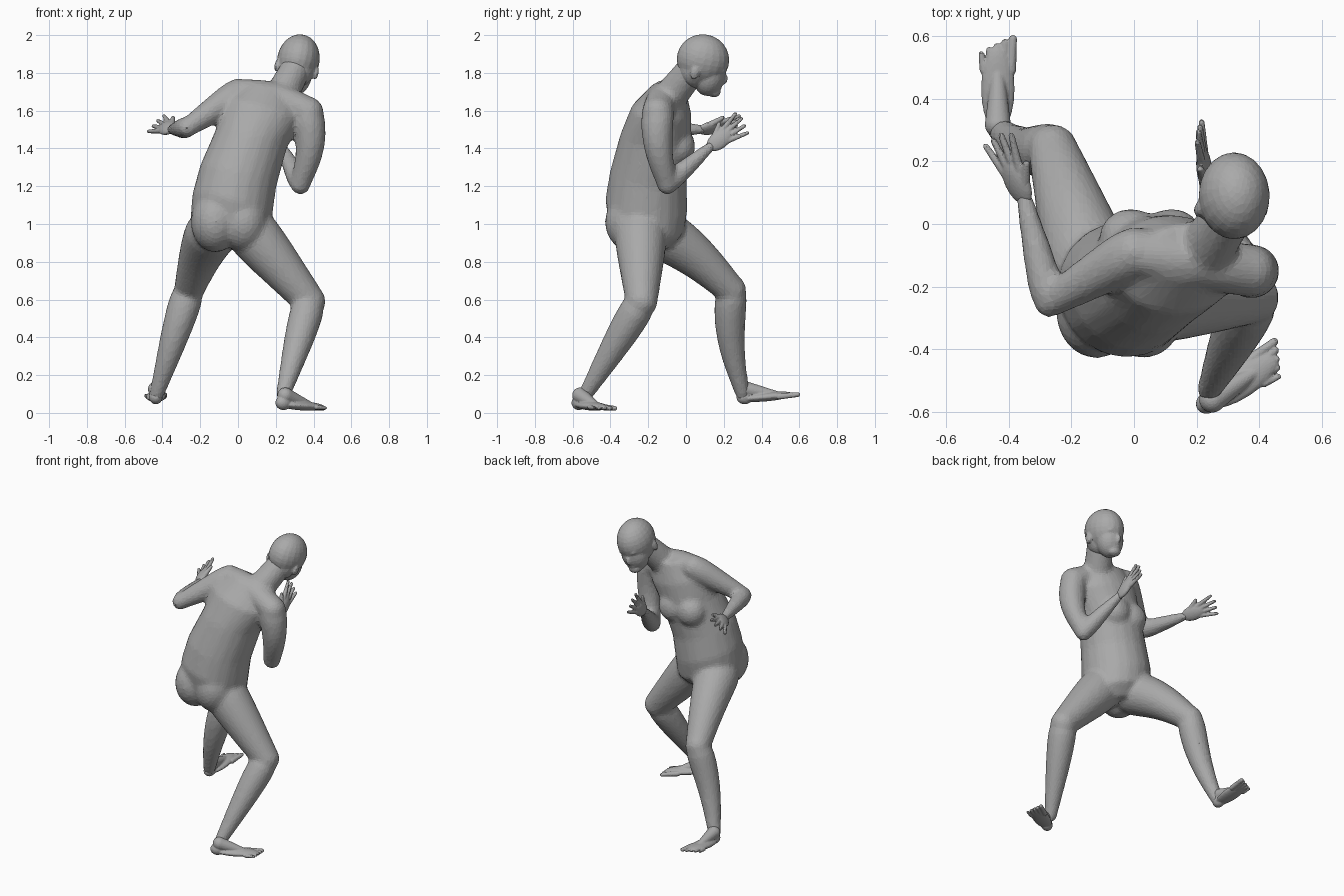
import bpy
import bmesh
import math
from mathutils import Matrix, Vector

default_cube = bpy.data.objects.get("Cube")
if default_cube:
    bpy.data.objects.remove(default_cube, do_unlink=True)

# One plain grey clay colour for the whole figure
grey = (0.4, 0.4, 0.4, 1)
clay = bpy.data.materials.new("grey_clay")
clay.use_nodes = True
clay.diffuse_color = grey
clay.node_tree.nodes["Principled BSDF"].inputs["Base Color"].default_value = grey

# Directions in which a limb may bow between its joints
STRAIGHT = Vector((0, 0, 0))
RAISED = Vector((0, 0, 0.03))
BACKWARD = Vector((0, -0.03, 0))
OUTWARD = Vector((0.03, -0.02, 0))


def loft(bm, rows):
    """Closed tube through rows of (centre, width, depth), square to its overall axis."""
    axis = (rows[-1][0] - rows[0][0]).normalized()
    guide = Vector((1, 0, 0)) if abs(axis.x) < 0.8 else Vector((0, 1, 0))
    across = (guide - axis * guide.dot(axis)).normalized()
    outward = axis.cross(across)
    sides = 20
    rings = []
    for centre, width, depth in rows:
        ring = []
        for step in range(sides):
            angle = math.tau * step / sides
            offset = across * width * math.cos(angle) + outward * depth * math.sin(angle)
            ring.append(bm.verts.new(centre + offset))
        rings.append(ring)
    for lower, upper in zip(rings, rings[1:]):
        for step in range(sides):
            after = (step + 1) % sides
            bm.faces.new((lower[step], lower[after], upper[after], upper[step]))
    bm.faces.new(reversed(rings[0]))
    bm.faces.new(rings[-1])


def blob(bm, centre, radii, frame=Matrix()):
    """Rounded mass, placed inside an optional tilted frame."""
    matrix = frame @ Matrix.Translation(centre) @ Matrix.Diagonal((*radii, 1))
    bmesh.ops.create_uvsphere(bm, u_segments=20, v_segments=14, radius=1, matrix=matrix)


def limb(bm, start, end, thick, thin, muscle=0, bow=STRAIGHT):
    """Tapered tube with round ends and a muscle swelling near its start."""
    start, end = Vector(start), Vector(end)
    steps = 10
    rows = []
    for step in range(steps + 1):
        along = step / steps
        swelling = muscle * math.sin(math.pi * math.sqrt(along))
        radius = thick + (thin - thick) * along + swelling
        centre = start.lerp(end, along) + bow * math.sin(math.pi * along)
        rows.append((centre, radius, radius))
    loft(bm, rows)
    blob(bm, start, (thick, thick, thick))
    blob(bm, end, (thin, thin, thin))


def place(bm, origin, forward, side):
    """Turn a part from its own axes (x side, y forward) into its pose."""
    forward = Vector(forward).normalized()
    side = Vector(side)
    side = (side - forward * side.dot(forward)).normalized()
    normal = side.cross(forward)
    if normal.z < 0:
        normal.negate()
    turn = Matrix((side, forward, normal)).transposed().to_4x4()
    bm.transform(Matrix.Translation(origin) @ turn)


def finish(bm, name, voxel, smoothing, ratio):
    """Fuse the masses into one skin and facet it."""
    bmesh.ops.recalc_face_normals(bm, faces=bm.faces)
    mesh = bpy.data.meshes.new(name)
    bm.to_mesh(mesh)
    bm.free()
    mesh.materials.append(clay)
    obj = bpy.data.objects.new(name, mesh)
    bpy.context.scene.collection.objects.link(obj)
    fuse = obj.modifiers.new("fuse", "REMESH")
    fuse.mode = "VOXEL"
    fuse.voxel_size = voxel
    soften = obj.modifiers.new("soften", "SMOOTH")
    soften.iterations = smoothing
    facets = obj.modifiers.new("facets", "DECIMATE")
    facets.ratio = ratio


def hand(name, wrist, forward, thumb_side):
    """Open hand: flat palm, four spread fingers and a thumb."""
    bm = bmesh.new()
    blob(bm, (0, 0.06, 0), (0.048, 0.08, 0.024))
    for finger in range(4):
        x = 0.03 - 0.02 * finger
        reach = 0.22 - 0.01 * abs(finger - 1)
        limb(bm, (x, 0.09, 0), (x * 2, reach, 0), 0.015, 0.01)
    limb(bm, (0.01, 0.02, 0), (0.07, 0.11, 0), 0.02, 0.011)
    place(bm, wrist, forward, thumb_side)
    finish(bm, name, voxel=0.005, smoothing=3, ratio=0.4)


def foot(name, heel, forward, inner_side):
    """Bare foot from heel to toes, big toe on the inner side."""
    bm = bmesh.new()
    blob(bm, (0, 0.04, 0.03), (0.036, 0.045, 0.038))
    blob(bm, (0, 0.16, 0.02), (0.054, 0.14, 0.024))
    limb(bm, (0, 0.05, 0.07), (0, 0.22, 0.02), 0.042, 0.02)
    for toe in range(5):
        x = 0.042 - 0.022 * toe
        limb(bm, (x, 0.22, 0.016), (x * 1.15, 0.32 - 0.012 * toe, 0.015),
             0.017 - 0.001 * toe, 0.013 - 0.001 * toe)
    place(bm, heel, forward, inner_side)
    finish(bm, name, voxel=0.005, smoothing=3, ratio=0.4)


# Joints of the lunging pose
left_shoulder, right_shoulder = (0, -0.09, 1.69), (0.37, -0.15, 1.59)
left_elbow, right_elbow = (-0.27, -0.25, 1.51), (0.33, -0.1, 1.21)
left_wrist, right_wrist = (-0.35, 0.08, 1.5), (0.23, 0.13, 1.41)
left_hip, right_hip = (-0.13, -0.17, 0.97), (0.06, -0.24, 0.97)
left_knee, right_knee = (-0.26, 0.24, 0.65), (0.38, -0.235, 0.59)
left_ankle, right_ankle = (-0.43, 0.3, 0.1), (0.24, -0.53, 0.1)
neck_base, neck_top = (0.23, -0.08, 1.68), (0.31, 0.04, 1.83)
skull_centre = (0.32, 0.09, 1.87)

# Torso from crotch to neck, leaning forward and to one side
body = bmesh.new()
loft(body, [
    (Vector((-0.05, -0.2, 0.89)), 0.14, 0.11),
    (Vector((-0.04, -0.21, 0.98)), 0.22, 0.2),
    (Vector((-0.03, -0.21, 1.1)), 0.22, 0.22),
    (Vector((0, -0.2, 1.25)), 0.21, 0.205),
    (Vector((0.07, -0.16, 1.45)), 0.195, 0.19),
    (Vector((0.13, -0.13, 1.6)), 0.21, 0.16),
    (Vector((0.18, -0.09, 1.72)), 0.14, 0.09),
])

# Chest and buttocks
for x in (-0.01, 0.12):
    blob(body, (x, -0.04, 1.41), (0.1, 0.09, 0.1))
for x in (-0.12, 0.03):
    blob(body, (x, -0.28, 1.01), (0.13, 0.15, 0.16))

# Shoulder girdle and neck
limb(body, left_shoulder, right_shoulder, 0.08, 0.085, bow=RAISED)
limb(body, neck_base, neck_top, 0.09, 0.08)

# Arms
limb(body, left_shoulder, left_elbow, 0.08, 0.05, muscle=0.007)
limb(body, right_shoulder, right_elbow, 0.085, 0.055, muscle=0.007, bow=OUTWARD)
for elbow, wrist in ((left_elbow, left_wrist), (right_elbow, right_wrist)):
    limb(body, elbow, wrist, 0.05, 0.028, muscle=0.01)

# Legs
limb(body, left_hip, left_knee, 0.135, 0.08, muscle=0.012, bow=RAISED)
limb(body, right_hip, right_knee, 0.135, 0.085, muscle=0.01)
limb(body, left_knee, left_ankle, 0.075, 0.04, muscle=0.018, bow=BACKWARD)
limb(body, right_knee, right_ankle, 0.075, 0.04, muscle=0.02)
finish(body, "body", voxel=0.013, smoothing=12, ratio=0.25)

# Head, bowed and tilted: skull, nape, jaw, chin, brow, nose, lips and ears
head = bmesh.new()
bowed = Matrix.Rotation(0.2, 4, "Y") @ Matrix.Rotation(-0.25, 4, "X")
pose = Matrix.Translation(skull_centre) @ bowed
blob(head, (0, 0, 0), (0.113, 0.14, 0.135), pose)
blob(head, (0, -0.03, -0.06), (0.095, 0.09, 0.1), pose)
blob(head, (0, 0.055, -0.075), (0.088, 0.083, 0.11), pose)
blob(head, (0, 0.095, -0.15), (0.045, 0.04, 0.033), pose)
blob(head, (0, 0.115, -0.02), (0.065, 0.02, 0.02), pose)
blob(head, (0, 0.135, -0.075), (0.014, 0.02, 0.03), pose)
blob(head, (0, 0.115, -0.12), (0.03, 0.02, 0.013), pose)
for x in (-0.106, 0.106):
    blob(head, (x, -0.03, -0.06), (0.013, 0.024, 0.036), pose)
finish(head, "head", voxel=0.008, smoothing=4, ratio=0.2)

# Hands and feet
hand("left_hand", left_wrist, (-0.4, 0.9, 0.15), (0.7, 0.3, 0.7))
hand("right_hand", right_wrist, (-0.1, 0.8, 0.6), (-0.1, -0.6, 0.8))
foot("left_foot", (-0.435, 0.275, 0.05), (0, 1, 0.1), (1, 0, 0))
foot("right_foot", (0.205, -0.59, 0.025), (0.84, 0.54, -0.05), (-0.54, 0.84, 0))
